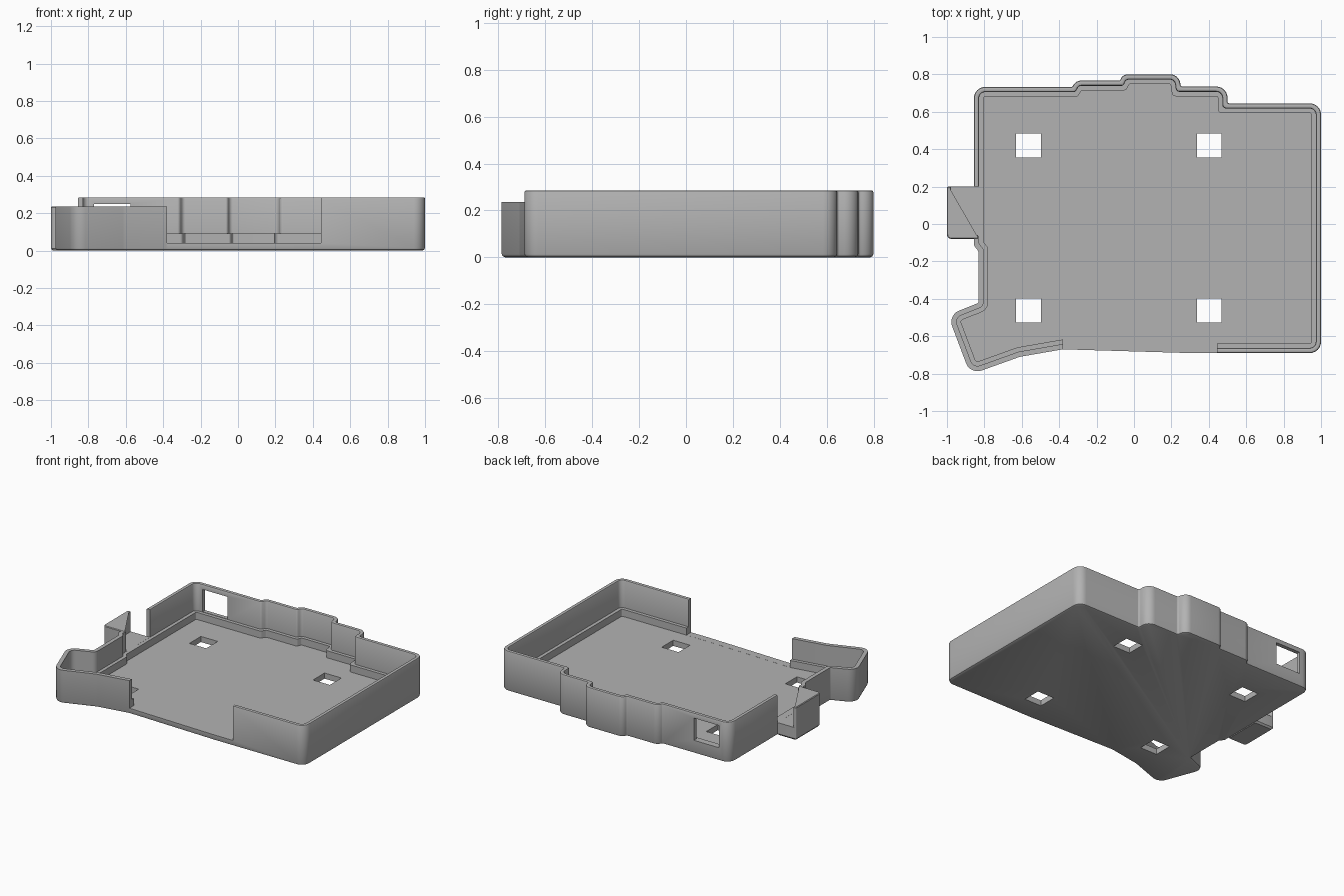
import bpy, bmesh
from mathutils import Vector

if bpy.data.objects.get("Cube"):
    bpy.data.objects.remove(bpy.data.objects["Cube"])

grey = bpy.data.materials.new("plain grey")
grey.use_nodes = True
grey.diffuse_color = (0.45, 0.45, 0.45, 1)
grey.node_tree.nodes["Principled BSDF"].inputs["Base Color"].default_value = grey.diffuse_color


def rounded(points, inset=0.0, steps=6):
    """Offset a counter-clockwise outline of (x, y, radius) inward and fillet it."""
    n = len(points)
    pos = [Vector(p[:2]) for p in points]
    dirs = [(pos[(i + 1) % n] - pos[i]).normalized() for i in range(n)]
    sharp, turns = [], []
    for i in range(n):
        a, b = dirs[i - 1], dirs[i]
        na, nb = Vector((-a.y, a.x)), Vector((-b.y, b.x))
        sharp.append(pos[i] + (na + nb) * inset / (1 + na.dot(nb)))
        turns.append(a.cross(b) if hasattr(a.cross(b), "real") else a.x * b.y - a.y * b.x)
    ring = []
    for i in range(n):
        before, here, after = sharp[i - 1], sharp[i], sharp[(i + 1) % n]
        convex = turns[i] > 0
        radius = max(0.008, points[i][2] + (-inset if convex else inset))
        angle = dirs[i - 1].angle(dirs[i])
        tangent = radius * abs((1 - dirs[i - 1].dot(dirs[i])) / max(abs(turns[i]), 1e-6))
        room = min((before - here).length, (after - here).length)
        tangent = min(tangent, room * (0.7 if convex else 0.25))
        start, end = here - dirs[i - 1] * tangent, here + dirs[i] * tangent
        # arc as a rational quadratic curve
        w = max(0.05, 1 - angle * angle / 8 + angle ** 4 / 384)
        for k in range(steps + 1):
            t = k / steps
            c0, c1, c2 = (1 - t) ** 2, 2 * w * t * (1 - t), t * t
            ring.append((start * c0 + here * c1 + end * c2) / (c0 + c1 + c2))
    return ring


def loft(name, rings):
    """Skin a stack of (outline, height) rings and close both ends."""
    bm = bmesh.new()
    loops = [[bm.verts.new((p.x, p.y, z)) for p in ring] for ring, z in rings]
    n = len(loops[0])
    for low, high in zip(loops, loops[1:]):
        for i in range(n):
            j = (i + 1) % n
            bm.faces.new((low[i], low[j], high[j], high[i]))
    bm.faces.new(loops[0][::-1])
    bm.faces.new(loops[-1])
    bmesh.ops.recalc_face_normals(bm, faces=bm.faces)
    mesh = bpy.data.meshes.new(name)
    bm.to_mesh(mesh)
    bm.free()
    mesh.materials.append(grey)
    obj = bpy.data.objects.new(name, mesh)
    bpy.context.collection.objects.link(obj)
    return obj


def block(name, x0, x1, y0, y1, z0, z1, bevel=0.0):
    bm = bmesh.new()
    bmesh.ops.create_cube(bm, size=1)
    for v in bm.verts:
        v.co = ((x0, x1)[v.co.x > 0], (y0, y1)[v.co.y > 0], (z0, z1)[v.co.z > 0])
    if bevel:
        lower = [e for e in bm.edges if all(v.co.z < z1 for v in e.verts)
                 and abs(e.verts[0].co.y - e.verts[1].co.y) > 0.01]
        bmesh.ops.bevel(bm, geom=lower, offset=bevel, segments=5, profile=0.5, affect='EDGES')
    mesh = bpy.data.meshes.new(name)
    bm.to_mesh(mesh)
    bm.free()
    mesh.materials.append(grey)
    obj = bpy.data.objects.new(name, mesh)
    obj.hide_render = True
    bpy.context.collection.objects.link(obj)
    return obj


# Tray outline, counter-clockwise, with a corner radius for each point
outline = [
    (1.0, -0.69, 0.06), (1.0, 0.645, 0.06), (0.5, 0.645, 0.01), (0.5, 0.735, 0.06),
    (0.25, 0.735, 0.012), (0.24, 0.8, 0.055), (-0.06, 0.8, 0.05), (-0.075, 0.767, 0.01),
    (-0.31, 0.767, 0.05), (-0.33, 0.733, 0.01), (-0.856, 0.733, 0.06),
    (-0.856, -0.115, 0.03), (-0.832, -0.145, 0.02), (-0.832, -0.422, 0.01),
    (-0.995, -0.487, 0.065), (-0.875, -0.805, 0.065), (-0.61, -0.71, 0.08),
    (-0.38, -0.67, 0.05), (0.3, -0.69, 0.05),
]
TOP, LEDGE, FLOOR, WALL = 0.285, 0.09, 0.04, 0.028

# Tray shell: rounded bottom rim, wall, rounded lip, inner ledge, floor
tray = loft("tray", [(rounded(outline, inset), z) for inset, z in (
    (0.014, 0), (0.004, 0.005), (0, 0.015),
    (0, TOP - 0.008), (0.003, TOP - 0.002), (0.008, TOP),
    (WALL - 0.008, TOP), (WALL - 0.003, TOP - 0.002), (WALL, TOP - 0.008),
    (WALL, LEDGE), (0.052, LEDGE), (0.052, FLOOR))])

# Cutters: front opening, lowered corner, side opening, rear window, floor holes
cutters = [
    block("front_opening_cutter", -0.38, 0.443, -0.9, -0.58, FLOOR + 0.0005, 0.4),
    block("lowered_corner_cutter", -1.1, -0.379, -0.9, 0.0, 0.235, 0.4),
    block("side_opening_cutter", -1.1, -0.815, -0.078, 0.2, LEDGE + 0.0005, 0.4),
    block("rear_window_cutter", -0.77, -0.575, 0.64, 0.8, 0.093, 0.25),
]
for x in (-0.63, 0.337):
    for y in (-0.527, 0.356):
        cutters.append(block("floor_hole_cutter", x, x + 0.132, y, y + 0.129, -0.1, 0.07))

for cutter in cutters:
    mod = tray.modifiers.new(cutter.name, 'BOOLEAN')
    mod.operation, mod.solver, mod.object = 'DIFFERENCE', 'EXACT', cutter
bpy.context.view_layer.update()
graph = bpy.context.evaluated_depsgraph_get()
cut_mesh = bpy.data.meshes.new_from_object(tray.evaluated_get(graph))
tray.modifiers.clear()
tray.data = cut_mesh
for cutter in cutters:
    bpy.data.objects.remove(cutter)

# Side pocket: raised floor and an L-shaped wall
pocket = [(-1, 0.2, 0.001), (-1, -0.08, 0.025), (-0.845, -0.08, 0.001), (-0.845, 0.2, 0.001)]
pocket_floor = loft("side_pocket_floor", [
    (rounded(pocket, 0.01), 0), (rounded(pocket), 0.012), (rounded(pocket), LEDGE)])
wall = [(-1, 0.2, 0.001), (-1, -0.08, 0.025), (-0.832, -0.08, 0.001),
        (-0.832, -0.058, 0.001), (-0.978, -0.058, 0.001), (-0.978, 0.2, 0.001)]
pocket_wall = loft("side_pocket_wall", [
    (rounded(wall), 0.03), (rounded(wall), 0.23), (rounded(wall, 0.004), 0.235)])

# Smooth shading with crisp edges
for obj in (tray, pocket_floor, pocket_wall):
    bpy.ops.object.select_all(action='DESELECT')
    obj.select_set(True)
    bpy.context.view_layer.objects.active = obj
    bpy.ops.object.shade_smooth_by_angle(angle=0.6)
